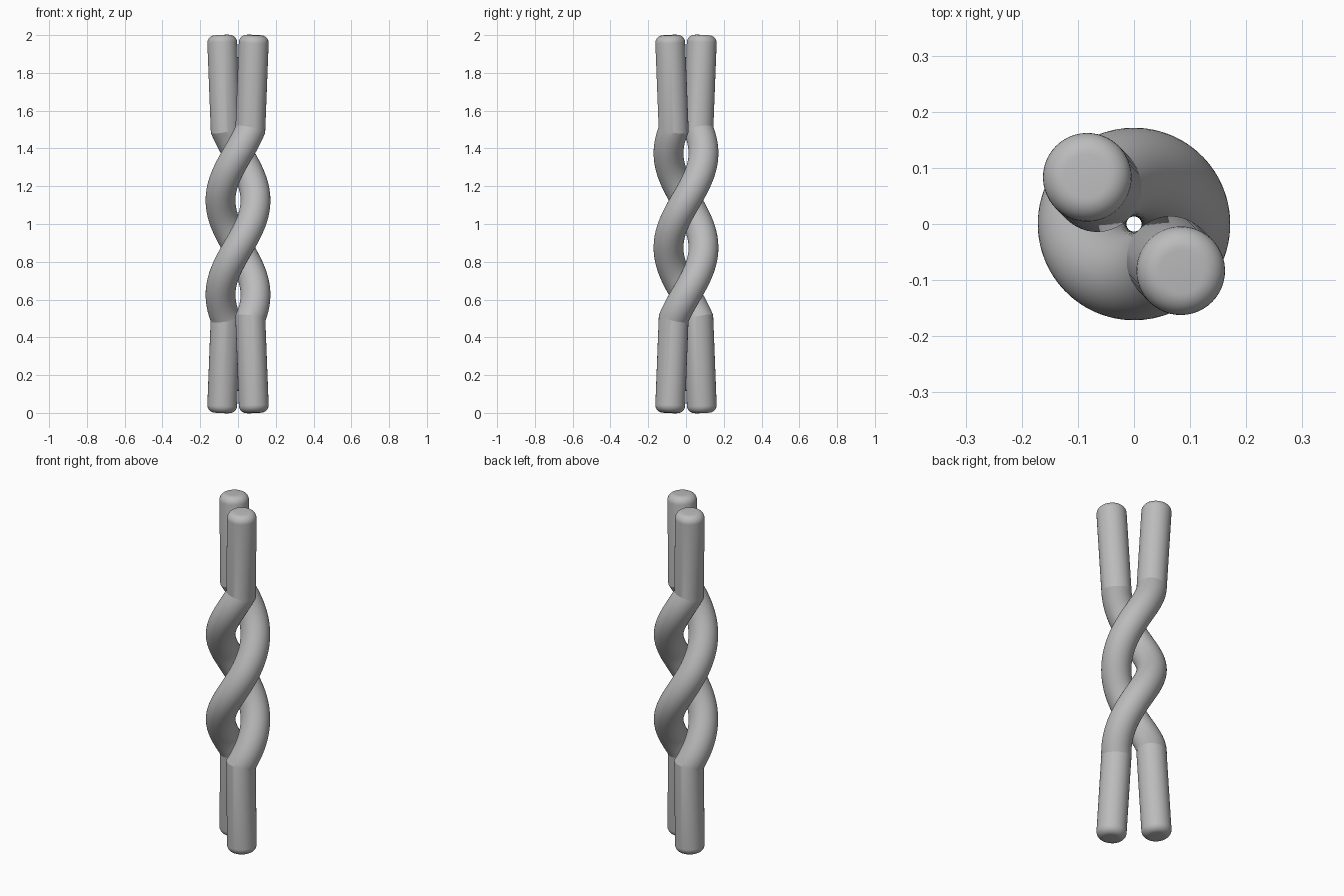
import bpy, bmesh, math
from mathutils import Vector

if "Cube" in bpy.data.objects:
    bpy.data.objects.remove(bpy.data.objects["Cube"])

TUBE, COIL, SPREAD, ROUND = 0.079, 0.0925, 0.12, 0.04
SIDES, STEPS, CAP = 48, 96, 8

grey = bpy.data.materials.new("plain grey")
grey.use_nodes = True
color = (0.5, 0.5, 0.5, 1)
grey.diffuse_color = color
grey.node_tree.nodes["Principled BSDF"].inputs["Base Color"].default_value = color


def polar(radius, angle, z):
    return Vector((radius * math.cos(angle), radius * math.sin(angle), z))


def strand_path(start):
    """Straight leg, one full turn of helix, straight leg."""
    path = [polar(SPREAD, start, 0)]
    for i in range(STEPS + 1):
        t = i / STEPS
        path.append(polar(COIL, start + math.tau * t, 0.5 + t))
    return path + [polar(SPREAD, start, 2)]


def cap_rings(ring, center, outward):
    """Rounded end, from the full-width ring to the flat disc."""
    rings = []
    for i in range(CAP + 1):
        a = math.pi / 2 * i / CAP
        scale = 1 - ROUND / TUBE * (1 - math.cos(a))
        lift = outward * ROUND * (math.sin(a) - 1)
        rings.append([center + (p - center) * scale + lift for p in ring])
    return rings


def build_strand(name, start):
    path = strand_path(start)
    dirs = [(b - a).normalized() for a, b in zip(path, path[1:])]
    side = dirs[0].orthogonal().normalized()
    up = dirs[0].cross(side)
    ring = [path[0] + TUBE * (side * math.cos(a) + up * math.sin(a))
            for a in (math.tau * i / SIDES for i in range(SIDES))]
    rings = cap_rings(ring, path[0], -dirs[0])[::-1]

    # Slide the ring along each segment to the mitre plane at its end
    for k, d in enumerate(dirs):
        last = k == len(dirs) - 1
        normal = d if last else (d + dirs[k + 1]).normalized()
        ring = [p + d * ((path[k + 1] - p).dot(normal) / d.dot(normal)) for p in ring]
        if not last:
            rings.append(ring)
    rings += cap_rings(ring, path[-1], dirs[-1])

    bm = bmesh.new()
    loops = [[bm.verts.new(p) for p in r] for r in rings]
    for low, high in zip(loops, loops[1:]):
        for i in range(SIDES):
            j = (i + 1) % SIDES
            bm.faces.new((low[i], low[j], high[j], high[i]))
    bm.faces.new(loops[0][::-1])
    bm.faces.new(loops[-1])
    bmesh.ops.recalc_face_normals(bm, faces=bm.faces)
    mesh = bpy.data.meshes.new(name)
    bm.to_mesh(mesh)
    bm.free()
    mesh.materials.append(grey)
    obj = bpy.data.objects.new(name, mesh)
    bpy.context.collection.objects.link(obj)
    return obj


# Two intertwined strands, half a turn apart
strands = [build_strand("front_strand", math.radians(-45)),
           build_strand("back_strand", math.radians(135))]

bpy.ops.object.select_all(action="DESELECT")
for obj in strands:
    obj.select_set(True)
bpy.context.view_layer.objects.active = strands[0]
bpy.ops.object.shade_smooth_by_angle(angle=math.radians(18))
